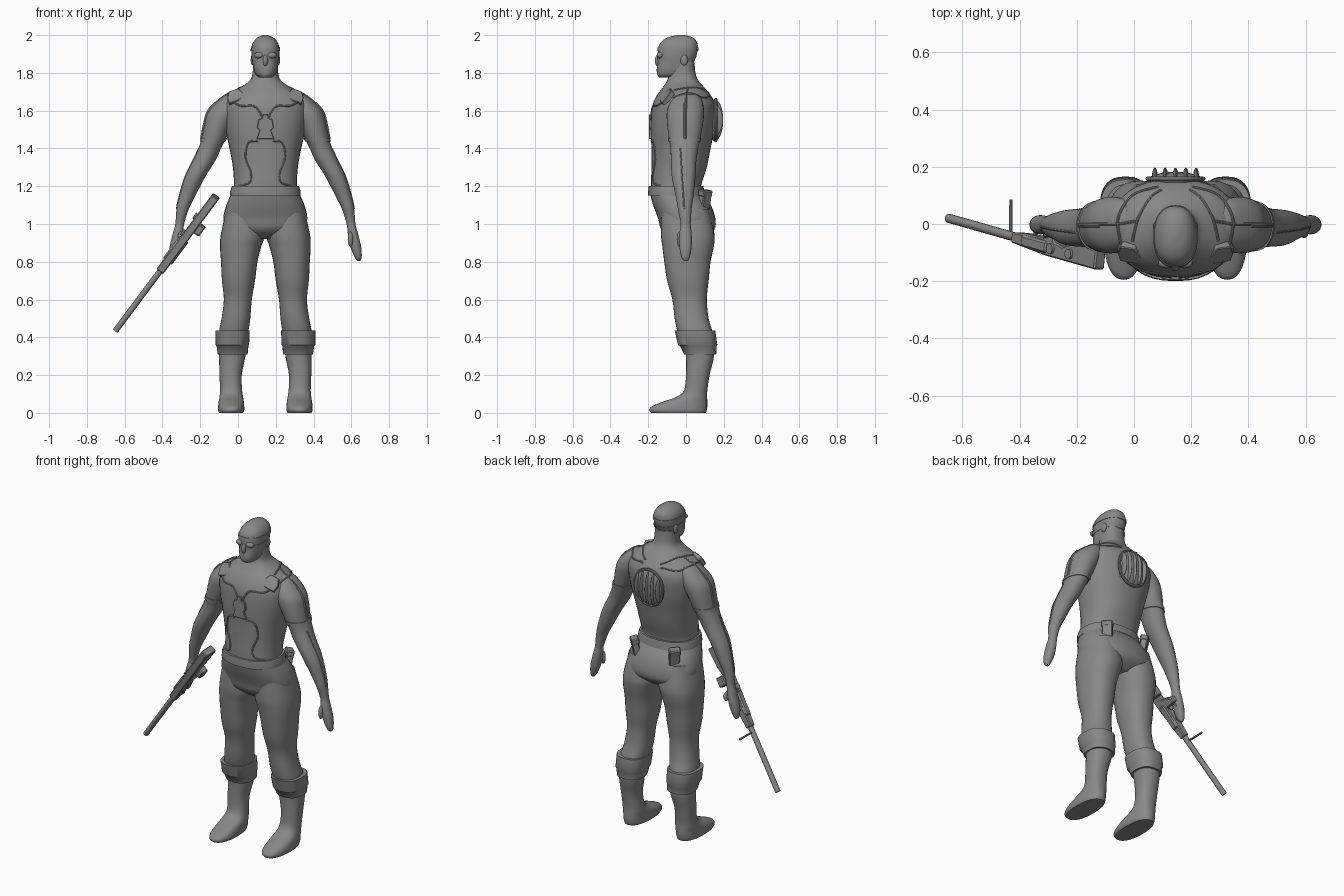
import bpy, bmesh, math
from mathutils import Vector, Matrix
from mathutils.bvhtree import BVHTree

if "Cube" in bpy.data.objects:
    bpy.data.objects.remove(bpy.data.objects["Cube"])

CX = 0.145          # the body stands beside the origin, the rifle balances it
SIDES = (("left", 1), ("right", -1))

grey = bpy.data.materials.new("plain grey")
grey.use_nodes = True
grey.diffuse_color = (0.25, 0.25, 0.25, 1)
grey.node_tree.nodes["Principled BSDF"].inputs["Base Color"].default_value = grey.diffuse_color


def finish(name, bm, angle=40):
    bmesh.ops.recalc_face_normals(bm, faces=bm.faces)
    mesh = bpy.data.meshes.new(name)
    bm.to_mesh(mesh)
    bm.free()
    ob = bpy.data.objects.new(name, mesh)
    bpy.context.collection.objects.link(ob)
    mesh.materials.append(grey)
    bpy.ops.object.select_all(action="DESELECT")
    ob.select_set(True)
    bpy.context.view_layer.objects.active = ob
    bpy.ops.object.shade_smooth_by_angle(angle=math.radians(angle))
    return ob


def spline(points, steps):
    """Catmull-Rom through tuples of any length."""
    pts = [points[0]] + list(points) + [points[-1]]
    out = []
    for a, b, c, d in zip(pts, pts[1:], pts[2:], pts[3:]):
        for i in range(steps):
            t = i / steps
            out.append([q + t / 2 * (r - p + t * (2*p - 5*q + 4*r - s + t * (3*q - p - 3*r + s)))
                        for p, q, r, s in zip(a, b, c, d)])
    return out + [list(points[-1])]


def loft(name, rows, side=1, power=2.2, steps=4, grow=0, count=32):
    """Stack of rounded rings; a row is z, inner x, outer x, front y, back y."""
    bm = bmesh.new()
    rings = []
    for z, x0, x1, y0, y1 in spline(rows, steps):
        ring = []
        for i in range(count):
            a = math.tau * i / count
            c, s = (math.copysign(abs(v) ** (2 / power), v) for v in (math.cos(a), math.sin(a)))
            x = (x0 + x1) / 2 + c * ((x1 - x0) / 2 + grow)
            y = (y0 + y1) / 2 + s * ((y1 - y0) / 2 + grow)
            ring.append(bm.verts.new((CX + side * x, y, z)))
        rings.append(ring)
    for low, high in zip(rings, rings[1:]):
        for i in range(count):
            j = (i + 1) % count
            bm.faces.new((low[i], low[j], high[j], high[i]))
    bm.faces.new(rings[0])
    bm.faces.new(rings[-1])
    return finish(name, bm)


def central(rows):
    return [(z, -w, w, y0, y1) for z, w, y0, y1 in rows]


def band(name, rows, top, bottom, grow, side=1, power=2.2):
    """Thin cuff that follows a lofted part between two heights."""
    part = [r for r in spline(rows, 12) if bottom <= r[0] <= top]
    return loft(name, part, side, power, 1, grow)


def tube(name, points, radius=0.006, steps=6, sides=8):
    path = [Vector(p) for p in spline([tuple(p) for p in points], steps)]
    bm = bmesh.new()
    rings = []
    for i, p in enumerate(path):
        way = (path[min(i + 1, len(path) - 1)] - path[max(i - 1, 0)]).normalized()
        turn = way.to_track_quat("Z", "Y")
        rings.append([bm.verts.new(p + turn @ Vector((radius * math.cos(a), radius * math.sin(a), 0)))
                      for a in (math.tau * k / sides for k in range(sides))])
    for low, high in zip(rings, rings[1:]):
        for i in range(sides):
            j = (i + 1) % sides
            bm.faces.new((low[i], low[j], high[j], high[i]))
    bm.faces.new(rings[0])
    bm.faces.new(rings[-1])
    return finish(name, bm)


def plate(name, outline, thick, matrix):
    """Extruded outline, centred on its own plane."""
    bm = bmesh.new()
    face = bm.faces.new([bm.verts.new((x, y, -thick / 2)) for x, y in outline])
    new = bmesh.ops.extrude_face_region(bm, geom=[face])["geom"]
    bmesh.ops.translate(bm, vec=(0, 0, thick), verts=[v for v in new if isinstance(v, bmesh.types.BMVert)])
    bmesh.ops.bevel(bm, geom=bm.edges[:], offset=thick * 0.12, segments=1, affect="EDGES")
    bm.transform(matrix)
    return finish(name, bm, 25)


def box(name, size, matrix):
    x, y = size[0] / 2, size[1] / 2
    return plate(name, [(-x, -y), (x, -y), (x, y), (-x, y)], size[2], matrix)


def ball(name, centre, scale):
    bm = bmesh.new()
    bmesh.ops.create_uvsphere(bm, u_segments=24, v_segments=14, radius=1)
    bm.transform(Matrix.Translation(centre) @ Matrix.Diagonal((*scale, 1)))
    return finish(name, bm)


# Torso, neck, hips and head
torso_rows = central([
    (1.14, .18, -.18, .09), (1.2, .167, -.185, .08), (1.3, .172, -.183, .11), (1.4, .19, -.183, .13),
    (1.5, .212, -.187, .15), (1.6, .225, -.183, .157), (1.65, .215, -.17, .148), (1.69, .185, -.148, .125),
    (1.725, .13, -.122, .095), (1.76, .082, -.1, .065), (1.8, .068, -.09, .05), (1.86, .065, -.08, .045)])
torso = loft("torso", torso_rows, power=2.3)
loft("hips", central([(1.16, .18, -.19, .09), (1.1, .207, -.174, .132), (1.03, .222, -.148, .155),
                      (.97, .2, -.13, .15), (.92, .09, -.07, .09)]), power=2.4)
belt_rows = central([(1.15, .187, -.2, .1), (1.175, .186, -.2, .097), (1.2, .178, -.198, .092)])
loft("belt", belt_rows, steps=1, power=2.3)
head_rows = central([
    (1.775, .03, -.14, -.03), (1.79, .05, -.152, .01), (1.82, .062, -.155, .03), (1.86, .069, -.15, .042),
    (1.9, .074, -.15, .058), (1.94, .073, -.145, .063), (1.97, .06, -.125, .054), (1.99, .038, -.09, .03),
    (2, .012, -.045, -.01)])
loft("head", head_rows, power=2.3)
band("cap_edge", head_rows, 1.935, 1.915, .003, power=2.3)
band("mask_strap", head_rows, 1.89, 1.865, .002, power=2.3)
ball("nose", (CX, -.148, 1.865), (.014, .017, .03))
for label, s in SIDES:
    ball(label + "_goggle", (CX + s * .033, -.137, 1.893), (.027, .018, .017))
    ball(label + "_ear", (CX + s * .068, -.01, 1.868), (.01, .02, .028))

# Arms, hands, legs and boots
arm_rows = [
    (1.695, .15, .19, -.02, .04), (1.665, .12, .236, -.07, .08), (1.6, .13, .3, -.1, .095),
    (1.53, .17, .322, -.1, .09), (1.45, .21, .338, -.09, .075), (1.4, .235, .355, -.082, .065),
    (1.34, .262, .382, -.08, .055), (1.25, .318, .425, -.075, .05), (1.15, .37, .455, -.055, .04),
    (1.08, .405, .47, -.043, .03), (1, .43, .477, -.028, .025), (.95, .436, .49, -.035, .03),
    (.88, .45, .507, -.035, .03), (.825, .472, .51, -.025, .02), (.805, .485, .503, -.01, .01)]
leg_rows = [
    (1.08, .04, .205, -.13, .12), (.95, .005, .235, -.133, .15), (.88, .022, .24, -.125, .147),
    (.8, .042, .235, -.115, .13), (.7, .055, .23, -.1, .12), (.6, .072, .22, -.072, .11),
    (.5, .08, .232, -.06, .12), (.43, .09, .245, -.045, .14), (.36, .097, .245, -.02, .145)]
boot_rows = [
    (.38, .1, .245, -.01, .145), (.3, .106, .245, 0, .148), (.2, .125, .243, 0, .125),
    (.12, .123, .24, -.01, .113), (.085, .118, .243, -.05, .112), (.06, .114, .247, -.12, .113),
    (.035, .112, .25, -.18, .113), (.015, .112, .25, -.195, .11), (0, .118, .245, -.185, .105)]
cuff_rows = [(.435, .083, .264, -.06, .155), (.36, .086, .264, -.042, .166),
             (.352, .09, .258, -.03, .162), (.31, .094, .252, -.01, .16)]
for label, s in SIDES:
    arm = loft(label + "_arm", arm_rows, s, 2.1)
    band(label + "_sleeve_hem", arm_rows, 1.46, 1.435, .005, s, 2.1)
    loft(label + "_leg", leg_rows, s, 2.3)
    loft(label + "_boot", boot_rows, s, 2.3)
    loft(label + "_boot_cuff", cuff_rows, s, 2.5, 1)
    ball(label + "_thumb", (CX + s * .45, -.035, .92), (.014, .014, .04))
    # Belt pouch on the rear quarter
    box(label + "_pouch", (.06, .1, .04), Matrix.Translation((CX + s * .135, .1, 1.13))
        @ Matrix.Rotation(-s * math.radians(45), 4, "Z") @ Matrix.Rotation(math.radians(78), 4, "X"))
    box(label + "_pouch_flap", (.066, .035, .048), Matrix.Translation((CX + s * .138, .102, 1.163))
        @ Matrix.Rotation(-s * math.radians(45), 4, "Z") @ Matrix.Rotation(math.radians(78), 4, "X"))

# Piping laid on the suit surface
trees = []
for name in ("torso", "left_arm"):
    mesh = bpy.data.objects[name].data
    trees.append(BVHTree.FromPolygons([v.co for v in mesh.vertices], [p.vertices for p in mesh.polygons]))


def piping(name, points, axis, sign, radius=.005):
    """Project 3D guide points on the body along one axis, for both sides."""
    way = Vector((0, 0, 0))
    way[axis] = -sign
    path = []
    for p in spline(points, 6):
        start = Vector((CX + p[0], p[1], p[2]))
        start[axis] = sign * 3
        hits = [h for h in (t.ray_cast(start, way) for t in trees) if h[0]]
        if hits:
            path.append(min(hits, key=lambda h: h[3])[0])
    for label, s in SIDES:
        tube(label + "_" + name, [(CX + s * (p.x - CX), p.y, p.z) for p in path], radius, 1)


def front(pairs):
    return [(x, 0, z) for x, z in pairs]


def above(pairs):
    return [(x, y, 0) for x, y in pairs]


piping("chest_piping", front([(.17, 1.645), (.128, 1.625), (.064, 1.625), (.03, 1.59), (.015, 1.55)]), 1, -1)
piping("belly_piping", front([(.04, 1.44), (.09, 1.43), (.105, 1.35), (.077, 1.27), (.085, 1.22), (.14, 1.2)]), 1, -1)
piping("harness_edge", above([(.05, .12), (.09, .09), (.13, .02), (.15, -.06)]), 2, 1)
piping("yoke_edge", above([(.06, .13), (.15, .1), (.2, .02), (.19, -.07)]), 2, 1)
piping("shoulder_seam", above([(.14, .01), (.2, 0), (.26, 0), (.29, 0)]), 2, 1)
piping("sleeve_seam", [(0, -.005, z) for z in (1.64, 1.55, 1.45)], 0, 1, .008)
piping("forearm_seam", [(0, y, z) for y, z in ((-.03, 1.4), (-.02, 1.25), (-.01, 1.08))], 0, 1, .004)

# Chest buckle and shoulder clasps
upright = Matrix.Rotation(math.radians(90), 4, "X")
half = [(.014, .07), (.018, .045), (.036, .045), (.044, 0), (.03, -.015), (.046, -.06)]
plate("chest_buckle", half + [(-x, y) for x, y in reversed(half)], .022,
      Matrix.Translation((CX, -.186, 1.51)) @ upright)
clasp = [(-.05, -.02), (-.015, -.045), (.045, -.03), (.04, .01), (.015, .045), (-.035, .035)]
for label, s in SIDES:
    plate(label + "_shoulder_clasp", [(s * x, y) for x, y in clasp], .028,
          Matrix.Translation((CX + s * .16, -.1, 1.672)) @ Matrix.Rotation(s * math.radians(28), 4, "Y")
          @ Matrix.Rotation(math.radians(48), 4, "X"))

# Ribbed oval back pack
ball("back_pack", (CX, .152, 1.55), (.098, .03, .112))
tube("pack_rim", [(CX + .097 * math.cos(a), .158, 1.55 + .11 * math.sin(a))
                  for a in (math.tau * k / 32 for k in range(33))], .008, 1)
for k in range(-2, 3):
    x = k * .036
    ball("pack_rib", (CX + x, .155, 1.55), (.011, .042, .108 * math.sqrt(1 - (x / .105) ** 2)))

# Rifle: local x runs from butt to muzzle, local y points to its underside
along = Vector((-.59, .167, -.79)).normalized()
under = (Vector((0, 1, 0)) - along * along.y).normalized()
rifle = Matrix.Translation((-.118, -.13, 1.145)) @ Matrix((along, under, along.cross(under))).transposed().to_4x4()
stock = [(0, -.03), (0, .055), (.12, .045), (.2, .018), (.25, .025), (.28, .095), (.315, .095),
         (.315, .03), (.42, .026), (.5, .018), (.5, -.018), (.3, -.03)]
plate("rifle_body", stock, .045, rifle)
tube("rifle_barrel", [rifle @ Vector((t, 0, 0)) for t in (.48, .7, .9)], .016, 1, 12)
tube("rifle_bipod", [rifle @ Vector(p) for p in ((.53, 0, 0), (.54, .06, 0), (.55, .125, 0))], .006)
tube("trigger_guard", [rifle @ Vector(p) for p in ((.31, .07, 0), (.35, .085, 0), (.385, .06, 0), (.39, .02, 0))], .007)
box("rifle_magazine", (.06, .05, .05), rifle @ Matrix.Translation((.2, .03, .03)))
box("rifle_receiver", (.15, .042, .06), rifle @ Matrix.Translation((.36, 0, 0)))
for t in (.15, .26):
    tube("rifle_knob", [rifle @ Vector((t, 0, w)) for w in (-.032, 0)], .018, 1, 16)
